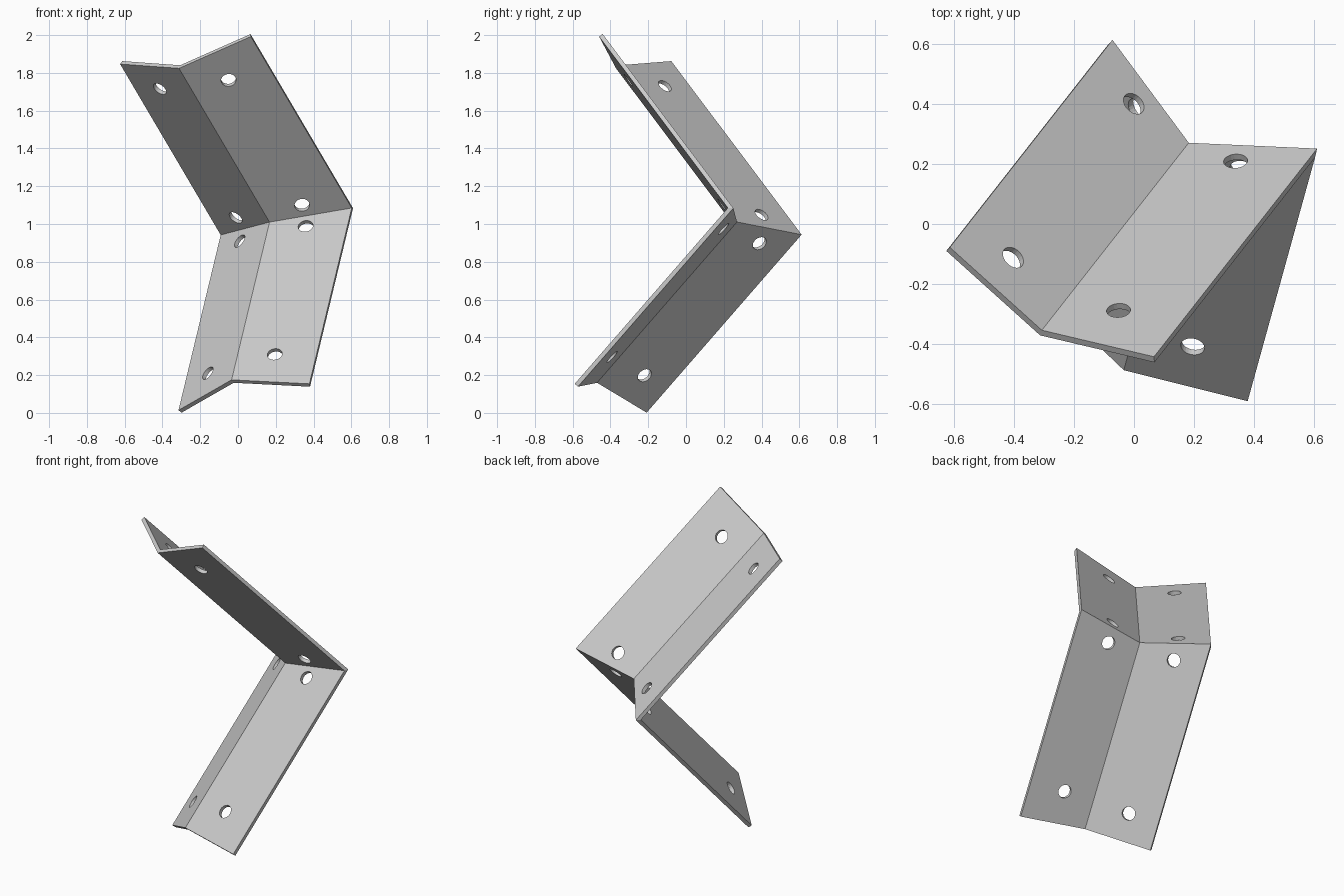
import bpy, bmesh
from mathutils import Vector, Matrix

cube = bpy.data.objects.get("Cube")
if cube:
    bpy.data.objects.remove(cube, do_unlink=True)

grey = bpy.data.materials.new("light_grey_metal")
grey.use_nodes = True
color = (0.6, 0.6, 0.6, 1)
grey.diffuse_color = color
grey.node_tree.nodes["Principled BSDF"].inputs["Base Color"].default_value = color

THICK, HOLE_R = 0.023, 0.04

# Free end of the lower bracket, the corner joint and the mitre plane
crease = Vector((-0.034, -0.486, 0.175))
left = Vector((-0.315, -0.218, 0.014))
right = Vector((0.378, -0.589, 0.154))
joint = Vector((0.167, 0.241, 1.01))
mitre = Vector((-0.166, 0.069, 0.984)).normalized()

axis = (joint - crease).normalized()
left_dir = (left - crease).normalized()
right_dir = (right - crease).normalized()
n_left = left_dir.cross(axis).normalized()
n_right = axis.cross(right_dir).normalized()


def to_mitre(p):
    """Slide a point along the bracket until it meets the mitre plane."""
    return p + axis * ((joint - p).dot(mitre) / axis.dot(mitre))


def make_object(name, bm):
    bmesh.ops.recalc_face_normals(bm, faces=bm.faces)
    mesh = bpy.data.meshes.new(name)
    bm.to_mesh(mesh)
    bm.free()
    mesh.materials.append(grey)
    obj = bpy.data.objects.new(name, mesh)
    bpy.context.scene.collection.objects.link(obj)
    return obj


# Bent plate: V section extruded to the mitre
fold = crease + (n_left + n_right) * THICK / (1 + n_left.dot(n_right))
section = [left, crease, right, right + n_right * THICK, fold, left + n_left * THICK]
bm = bmesh.new()
near = [bm.verts.new(p) for p in section]
far = [bm.verts.new(to_mitre(p)) for p in section]
for i in range(6):
    j = (i + 1) % 6
    bm.faces.new((near[i], near[j], far[j], far[i]))
for ring in (near, far):
    bm.faces.new((ring[0], ring[1], ring[4], ring[5]))
    bm.faces.new((ring[1], ring[2], ring[3], ring[4]))
lower = make_object("lower_bracket", bm)

# Bolt holes: two through each leg
bm = bmesh.new()
for leg, normal, width, ends in ((left_dir, n_left, 0.233, (0.168, 1.11)),
                                 (right_dir, n_right, 0.2, (0.196, 1.11))):
    for along in ends:
        centre = crease + leg * width + axis * along + normal * THICK / 2
        turn = normal.to_track_quat('Z', 'Y').to_matrix().to_4x4()
        bmesh.ops.create_cone(bm, cap_ends=True, segments=24, radius1=HOLE_R,
                              radius2=HOLE_R, depth=0.08,
                              matrix=Matrix.Translation(centre) @ turn)
cutter = make_object("hole_cutter", bm)
cutter.hide_render = True
cut = lower.modifiers.new("holes", 'BOOLEAN')
cut.operation = 'DIFFERENCE'
cut.solver = 'EXACT'
cut.object = cutter
bpy.context.view_layer.update()
graph = bpy.context.evaluated_depsgraph_get()
drilled = bpy.data.meshes.new_from_object(lower.evaluated_get(graph))
lower.modifiers.clear()
lower.data = drilled
bpy.data.objects.remove(cutter, do_unlink=True)

# Upper bracket: the lower one reflected in the mitre plane
reflect = (Matrix.Translation(joint) @ Matrix.Scale(-1, 4, mitre)
           @ Matrix.Translation(-joint))
bm = bmesh.new()
bm.from_mesh(drilled)
bmesh.ops.transform(bm, matrix=reflect, verts=bm.verts)
make_object("upper_bracket", bm)
